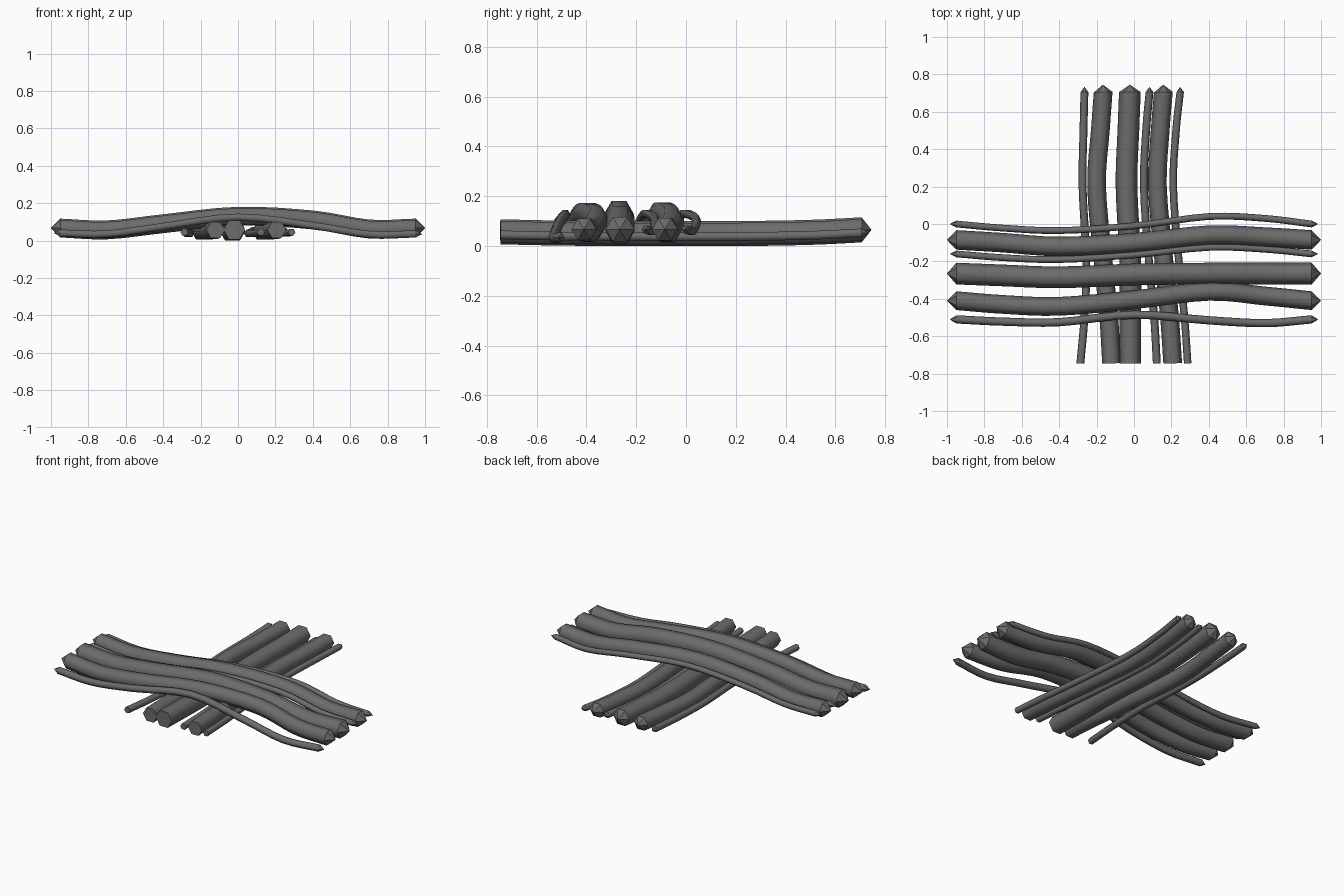
import bpy, bmesh, math
from mathutils import Vector
from mathutils.geometry import interpolate_bezier

if "Cube" in bpy.data.objects:
    bpy.data.objects.remove(bpy.data.objects["Cube"])

grey = bpy.data.materials.new("dark_grey")
grey.use_nodes = True
COLOUR = (0.15, 0.15, 0.15, 1)
grey.diffuse_color = COLOUR
grey.node_tree.nodes["Principled BSDF"].inputs["Base Color"].default_value = COLOUR

SIDES = 6


def smooth_path(pts, steps=4):
    """Rounded path through the control points."""
    pts = [Vector(p) for p in pts]
    ext = [2 * pts[0] - pts[1]] + pts + [2 * pts[-1] - pts[-2]]
    path = []
    for a, b, c, d in zip(ext, ext[1:], ext[2:], ext[3:]):
        path += interpolate_bezier(b, b + (c - a) / 6, c - (d - b) / 6, c, steps + 1)[:-1]
    return path + [pts[-1]]


def cable(name, pts, radius, start_tip, end_tip):
    """Six-sided tube with a flat end or a pointed end of the given length."""
    path = smooth_path(pts)
    axis = (path[-1] - path[0]).normalized()
    side = Vector((0, 0, 1)).cross(axis).normalized()
    bm = bmesh.new()
    rings = []
    for i, p in enumerate(path):
        tangent = (path[min(i + 1, len(path) - 1)] - path[max(i - 1, 0)]).normalized()
        if i in (0, len(path) - 1):
            tangent = axis
        across = (side - tangent * side.dot(tangent)).normalized()
        up = tangent.cross(across)
        ring = []
        for k in range(SIDES):
            a = math.tau * k / SIDES
            ring.append(bm.verts.new(p + radius * (across * math.cos(a) + up * math.sin(a))))
        rings.append(ring)
    for r, s in zip(rings, rings[1:]):
        for k in range(SIDES):
            n = (k + 1) % SIDES
            bm.faces.new((r[k], r[n], s[n], s[k])).smooth = True
    for ring, centre, tip in ((rings[0], path[0], -start_tip), (rings[-1], path[-1], end_tip)):
        if tip:
            apex = bm.verts.new(centre + axis * tip)
            for k in range(SIDES):
                bm.faces.new((ring[k], ring[(k + 1) % SIDES], apex))
        else:
            bm.faces.new(ring)
    bmesh.ops.recalc_face_normals(bm, faces=bm.faces)
    # keep the rims of the end caps crisp
    for e in bm.edges:
        if any(not f.smooth for f in e.link_faces):
            e.smooth = False
    mesh = bpy.data.meshes.new(name)
    bm.to_mesh(mesh)
    bm.free()
    mesh.materials.append(grey)
    bpy.context.collection.objects.link(bpy.data.objects.new(name, mesh))


# Upper layer: cables running left to right and arching over the lower layer
X = (-0.95, -0.7, -0.4, 0, 0.4, 0.7, 0.95)
ARCH = (0.067, 0.057, 0.09, 0.13, 0.11, 0.062, 0.067)
SAG = (0.04, 0.035, 0.075, 0.125, 0.08, 0.033, 0.035)
upper = (
    ("thin_back", 0.018, ARCH, (0, -0.022, -0.035, -0.01, 0.04, 0.03, 0)),
    ("thick_back", 0.052, ARCH, (-0.085, -0.1, -0.12, -0.1, -0.06, -0.07, -0.085)),
    ("thin_middle", 0.018, ARCH, (-0.16, -0.18, -0.19, -0.165, -0.125, -0.135, -0.16)),
    ("thick_middle", 0.058, ARCH, (-0.265, -0.275, -0.285, -0.27, -0.265, -0.265, -0.265)),
    ("thick_front", 0.05, ARCH, (-0.41, -0.43, -0.44, -0.405, -0.36, -0.385, -0.41)),
    ("thin_front", 0.022, SAG, (-0.51, -0.522, -0.525, -0.485, -0.515, -0.53, -0.51)),
)
for name, radius, heights, ys in upper:
    tip = 0.05 if radius > 0.03 else 0.035
    cable("upper_cable_" + name, list(zip(X, ys, heights)), radius, tip, tip)

# Lower layer: cables running front to back, flat in front and pointed at the back
Y = (-0.745, -0.5, -0.2, 0.2, 0.5, 0.705)
REST = (0.057, 0.052, 0.05, 0.05, 0.055, 0.065)
lower = (
    ("thin_right", 0.021, (-0.287, -0.265, -0.255, -0.275, -0.27, -0.265)),
    ("thick_right", 0.05, (-0.12, -0.135, -0.165, -0.2, -0.18, -0.165)),
    ("thick_centre", 0.058, (-0.02, -0.02, -0.02, -0.04, -0.03, -0.022)),
    ("thin_centre", 0.021, (0.122, 0.108, 0.08, 0.053, 0.065, 0.083)),
    ("thick_left", 0.05, (0.207, 0.19, 0.16, 0.125, 0.14, 0.157)),
    ("thin_left", 0.02, (0.287, 0.27, 0.24, 0.21, 0.225, 0.247)),
)
for name, radius, xs in lower:
    drop = 0 if radius > 0.03 else 0.012
    cable("lower_cable_" + name, [(x, y, z - drop) for x, y, z in zip(xs, Y, REST)],
          radius, 0, 0.04 if radius > 0.03 else 0.028)
